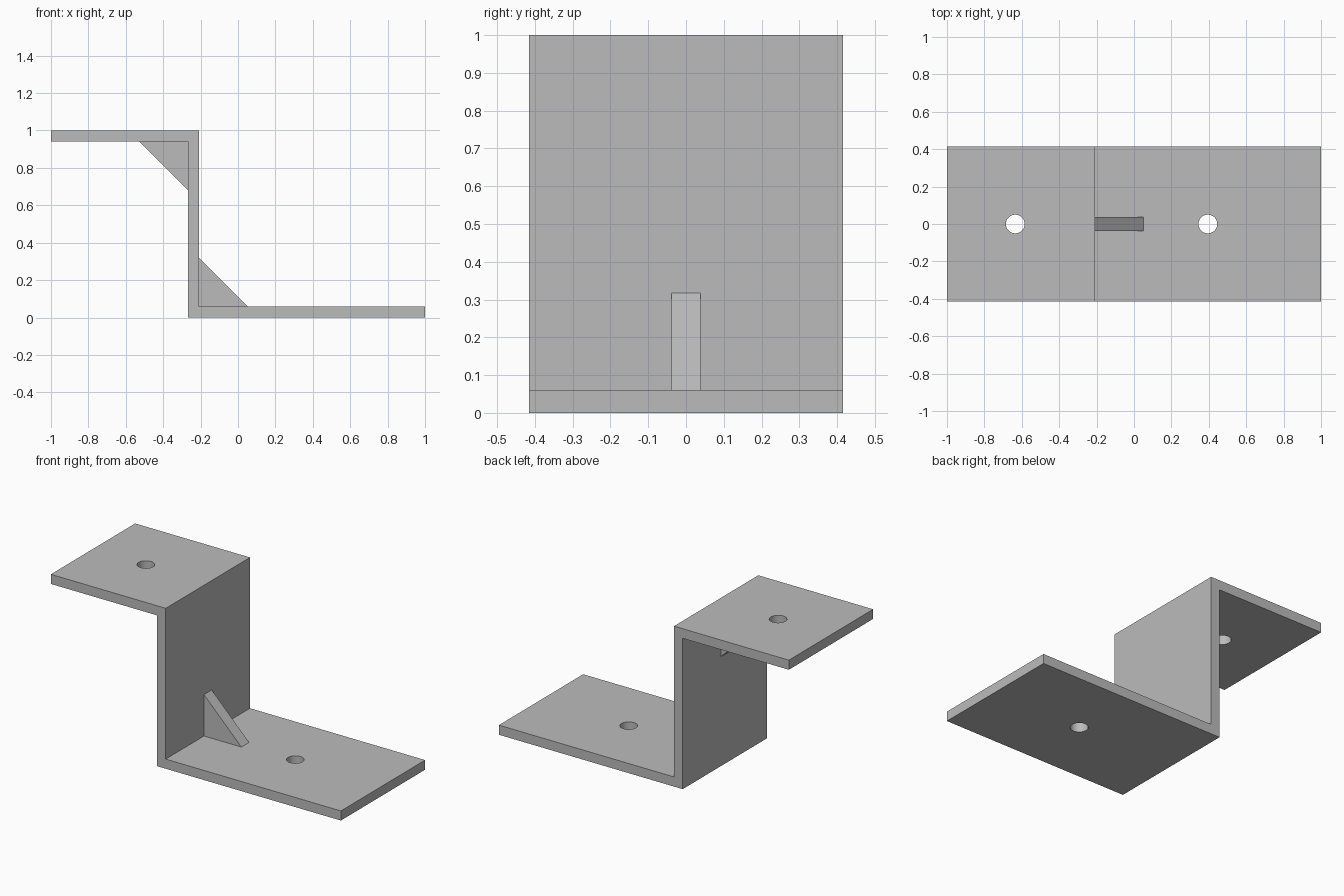
import bpy
import bmesh

cube = bpy.data.objects.get("Cube")
if cube:
    bpy.data.objects.remove(cube, do_unlink=True)

HALF_DEPTH = 0.415
THICK = 0.06
HEIGHT = 1.0
WALL_LEFT, WALL_RIGHT = -0.268, -0.208
RIB = 0.258

grey = bpy.data.materials.new("plain grey")
grey.use_nodes = True
color = (0.5, 0.5, 0.5, 1)
grey.diffuse_color = color
grey.node_tree.nodes["Principled BSDF"].inputs["Base Color"].default_value = color


def extrude_profile(name, points, half):
    """Extrude an outline in the xz plane symmetrically along y."""
    bm = bmesh.new()
    face = bm.faces.new([bm.verts.new((x, -half, z)) for x, z in points])
    grown = bmesh.ops.extrude_face_region(bm, geom=[face])["geom"]
    verts = [v for v in grown if isinstance(v, bmesh.types.BMVert)]
    bmesh.ops.translate(bm, verts=verts, vec=(0, 2 * half, 0))
    bmesh.ops.recalc_face_normals(bm, faces=bm.faces[:])
    mesh = bpy.data.meshes.new(name)
    bm.to_mesh(mesh)
    bm.free()
    mesh.materials.append(grey)
    obj = bpy.data.objects.new(name, mesh)
    bpy.context.collection.objects.link(obj)
    return obj


# Z-shaped bent plate
bracket = extrude_profile("bracket_plate", [
    (WALL_LEFT, 0), (1, 0), (1, THICK), (WALL_RIGHT, THICK),
    (WALL_RIGHT, HEIGHT), (-1, HEIGHT), (-1, HEIGHT - THICK),
    (WALL_LEFT, HEIGHT - THICK)], HALF_DEPTH)

# Bolt holes through both flanges
cutters = []
for x, z in ((-0.635, HEIGHT - THICK / 2), (0.395, THICK / 2)):
    bpy.ops.mesh.primitive_cylinder_add(
        vertices=48, radius=0.05, depth=4 * THICK, location=(x, 0, z))
    cutter = bpy.context.object
    cutter.name = "hole_cutter"
    cutter.hide_render = True
    cutter.data.materials.append(grey)
    cutters.append(cutter)
    cut = bracket.modifiers.new("bolt_hole", 'BOOLEAN')
    cut.operation = 'DIFFERENCE'
    cut.solver = 'EXACT'
    cut.object = cutter

bpy.ops.object.select_all(action='DESELECT')
bracket.select_set(True)
bpy.context.view_layer.objects.active = bracket
for mod in list(bracket.modifiers):
    bpy.ops.object.modifier_apply(modifier=mod.name)
for cutter in cutters:
    bpy.data.objects.remove(cutter, do_unlink=True)
bpy.ops.object.shade_smooth_by_angle()

# Triangular stiffening ribs in the two inside corners
for name, x, z, side in (("lower_rib", WALL_RIGHT, THICK, 1),
                         ("upper_rib", WALL_LEFT, HEIGHT - THICK, -1)):
    extrude_profile(name, [(x, z), (x + side * RIB, z), (x, z + side * RIB)], 0.038)
